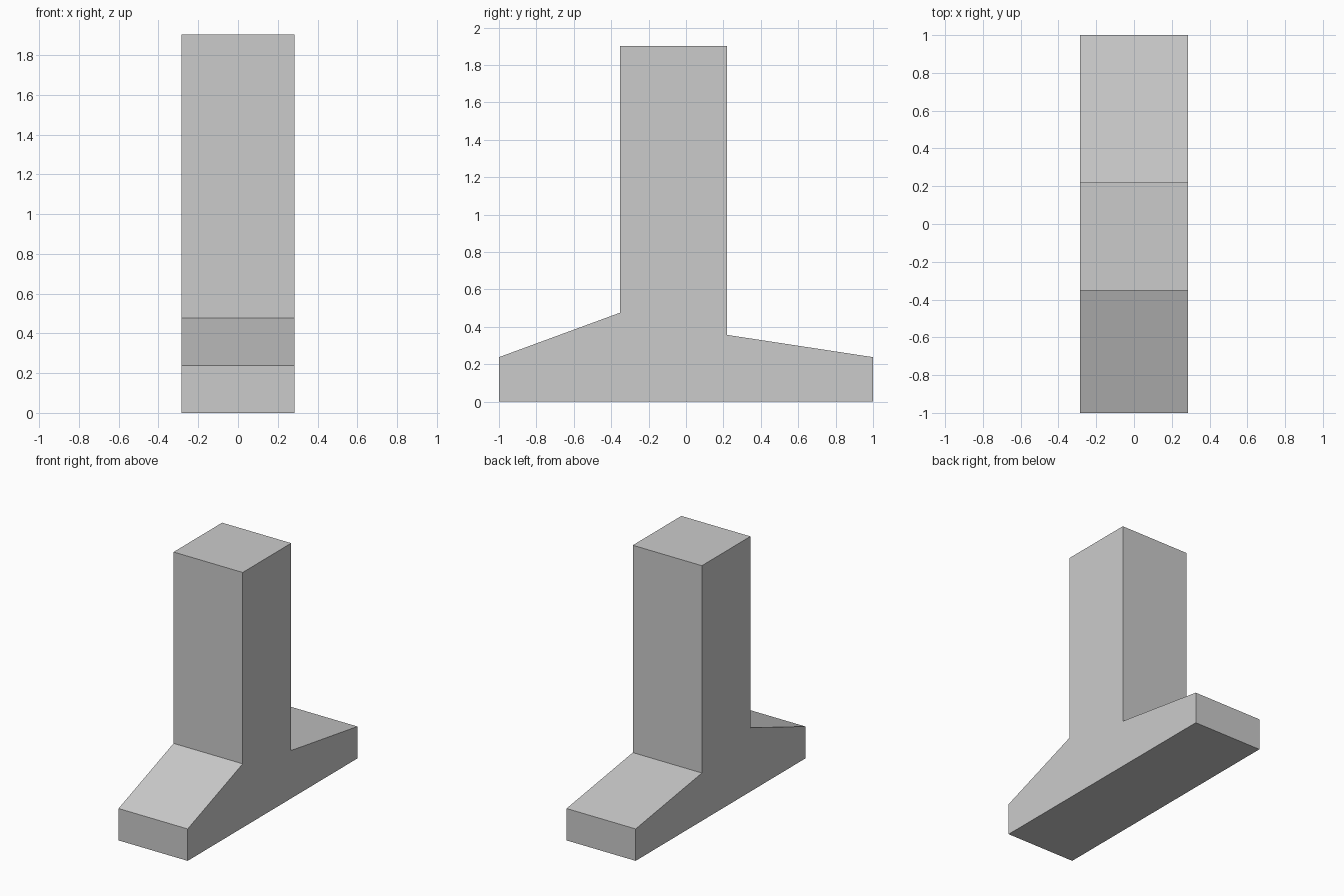
import bpy
import bmesh
from mathutils import Vector

if "Cube" in bpy.data.objects:
    bpy.data.objects.remove(bpy.data.objects["Cube"])

HALF_WIDTH = 0.285

# Side profile (y, z): flat base, sloped toe and heel, upright stem
PROFILE = [
    (-1.0, 0.0), (1.0, 0.0), (1.0, 0.238), (0.22, 0.357),
    (0.22, 1.903), (-0.352, 1.903), (-0.352, 0.476), (-1.0, 0.238),
]


def extrude_profile(name, profile, half_width):
    bm = bmesh.new()
    face = bm.faces.new([bm.verts.new((-half_width, y, z)) for y, z in profile])
    result = bmesh.ops.extrude_face_region(bm, geom=[face], use_keep_orig=True)
    moved = [v for v in result["geom"] if isinstance(v, bmesh.types.BMVert)]
    bmesh.ops.translate(bm, verts=moved, vec=Vector((2 * half_width, 0, 0)))
    bmesh.ops.recalc_face_normals(bm, faces=bm.faces)
    mesh = bpy.data.meshes.new(name)
    bm.to_mesh(mesh)
    bm.free()
    obj = bpy.data.objects.new(name, mesh)
    bpy.context.collection.objects.link(obj)
    return obj


# Pillar and tapered footing in one solid block
extrude_profile("pillar_with_footing", PROFILE, HALF_WIDTH)
